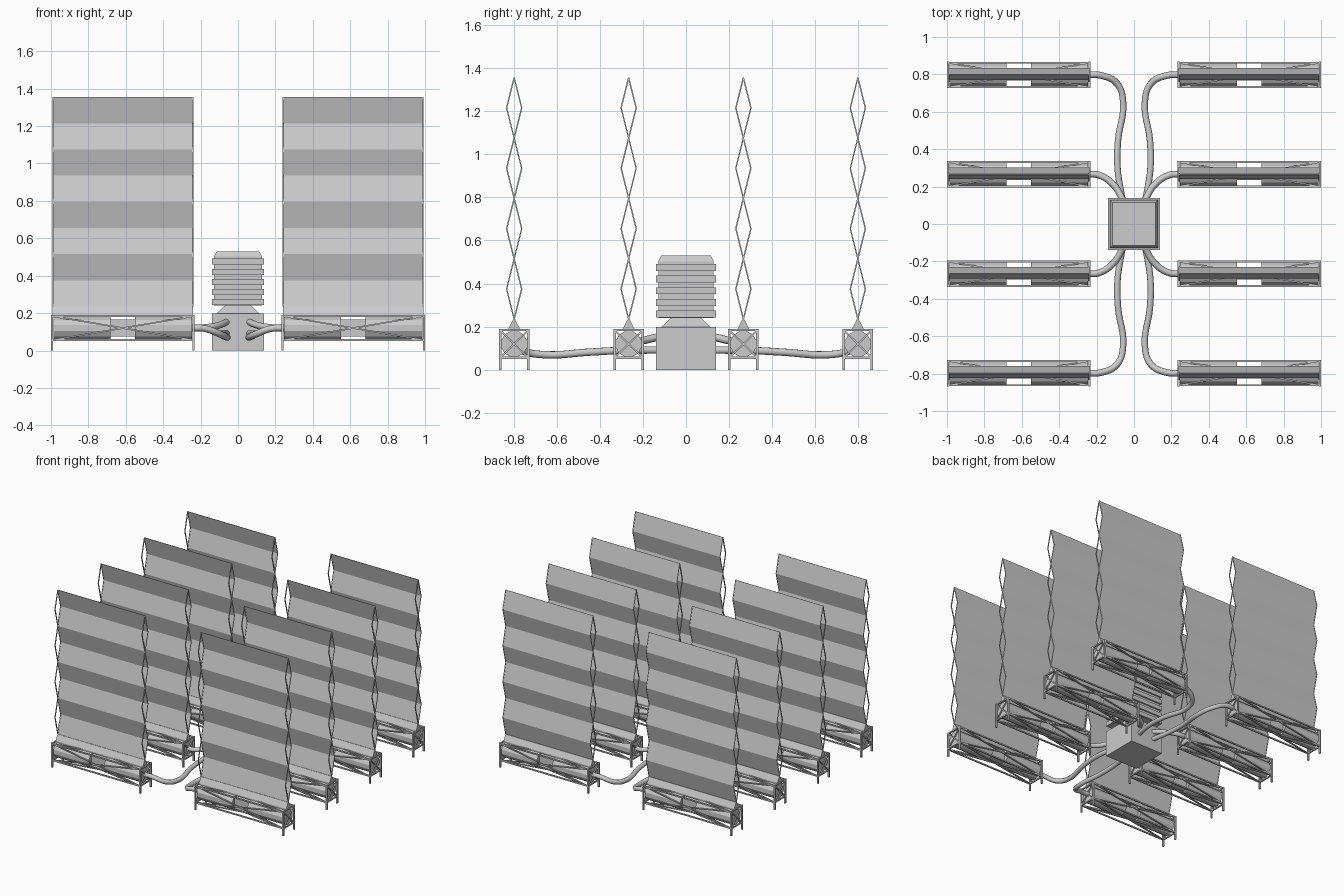
import bpy, bmesh, math
from mathutils import Vector

if "Cube" in bpy.data.objects:
    bpy.data.objects.remove(bpy.data.objects["Cube"], do_unlink=True)

grey = bpy.data.materials.new("light grey")
grey.use_nodes = True
grey.diffuse_color = (0.6, 0.6, 0.6, 1)
grey.node_tree.nodes["Principled BSDF"].inputs["Base Color"].default_value = (0.6, 0.6, 0.6, 1)


def finish(name, bm):
    bmesh.ops.recalc_face_normals(bm, faces=bm.faces)
    mesh = bpy.data.meshes.new(name)
    bm.to_mesh(mesh)
    bm.free()
    mesh.materials.append(grey)
    obj = bpy.data.objects.new(name, mesh)
    bpy.context.collection.objects.link(obj)
    return obj


def bar(bm, a, b, w):
    """Square bar of width w between two points."""
    a, b = Vector(a), Vector(b)
    d = b - a
    side = d.cross(Vector((1, 0, 0)) if abs(d.x) < 0.5 * d.length else Vector((0, 0, 1))).normalized()
    up = side.cross(d).normalized()
    rings = [[bm.verts.new(p + (side * i + up * j) * w / 2)
              for i, j in ((-1, -1), (1, -1), (1, 1), (-1, 1))] for p in (a, b)]
    for r in rings:
        bm.faces.new(r)
    for i in range(4):
        j = (i + 1) % 4
        bm.faces.new((rings[0][i], rings[0][j], rings[1][j], rings[1][i]))


def frustum(bm, z0, r0, z1, r1):
    """Square block, tapered from half width r0 to r1."""
    rings = [[bm.verts.new((i * r, j * r, z)) for i, j in ((-1, -1), (1, -1), (1, 1), (-1, 1))]
             for z, r in ((z0, r0), (z1, r1))]
    for r in rings:
        bm.faces.new(r)
    for i in range(4):
        j = (i + 1) % 4
        bm.faces.new((rings[0][i], rings[0][j], rings[1][j], rings[1][i]))


def prism(bm, profile, x0, x1):
    """Extrude a y, z outline along x."""
    ends = [[bm.verts.new((x, y, z)) for y, z in profile] for x in (x0, x1)]
    for e in ends:
        bm.faces.new(e)
    for i in range(len(profile)):
        j = (i + 1) % len(profile)
        bm.faces.new((ends[0][i], ends[0][j], ends[1][j], ends[1][i]))


# Dimensions of one collector unit, centred on its own origin
HX, HY, Z0, Z1, T = 0.384, 0.071, 0.05, 0.19, 0.012
MID = (Z0 + Z1) / 2
LOW, STEP, SWING = 0.235, 0.14, 0.035
fx, fy, fb, ft = HX - T / 2, HY - T / 2, Z0 + T / 2, Z1 - T / 2

# Base frame: legs, rails and crossed braces on every side
bm = bmesh.new()
for s in (-1, 1):
    for t in (-1, 1):
        bar(bm, (s * fx, t * fy, 0), (s * fx, t * fy, Z1), T)
    for z in (fb, ft):
        bar(bm, (-fx, s * fy, z), (fx, s * fy, z), T * 0.8)
        bar(bm, (s * fx, -fy, z), (s * fx, fy, z), T * 0.8)
        bar(bm, (-fx, -s * fy, z), (fx, s * fy, z), 0.008)
    for t in (-1, 1):
        bar(bm, (-fx, t * fy, MID - s * (ft - MID)), (fx, t * fy, MID + s * (ft - MID)), 0.008)
        bar(bm, (t * fx, -fy, MID - s * (ft - MID)), (t * fx, fy, MID + s * (ft - MID)), 0.008)
frame = finish("base_frame", bm)

# Two drums with a motor block between them
bm = bmesh.new()
circle = [(0.062 * math.cos(math.tau * (i + 0.5) / 12), MID + 0.062 * math.sin(math.tau * (i + 0.5) / 12))
          for i in range(12)]
for s in (-1, 1):
    prism(bm, circle, s * 0.065, s * 0.37)
prism(bm, [(-0.03, 0.075), (0.03, 0.075), (0.03, 0.165), (-0.03, 0.165)], -0.066, 0.066)
drums = finish("drums", bm)

# Ridge clamp that holds the sheet
bm = bmesh.new()
prism(bm, [(-0.026, 0.18), (0.026, 0.18), (0.026, 0.192), (0.004, LOW), (-0.004, LOW), (-0.026, 0.192)],
      -0.375, 0.375)
clamp = finish("sheet_clamp", bm)

# Folding edge struts, a chain of diamonds at each end
bm = bmesh.new()
for x in (-0.374, 0.374):
    for s in (-1, 1):
        for k in range(8):
            bar(bm, (x, s * SWING * (k % 2), LOW + k * STEP),
                (x, s * SWING * ((k + 1) % 2), LOW + (k + 1) * STEP), 0.006)
struts = finish("folding_struts", bm)

# Pleated sheet along the rear side of the diamonds
bm = bmesh.new()
rows = [[bm.verts.new((x, SWING * (k % 2), LOW + k * STEP)) for x in (-0.372, 0.372)] for k in range(9)]
for a, b in zip(rows, rows[1:]):
    bm.faces.new((a[0], a[1], b[1], b[0]))
sheet = finish("pleated_sheet", bm)
solid = sheet.modifiers.new("thickness", "SOLIDIFY")
solid.thickness = 0.003
solid.offset = 0

# Eight units in two columns of four
parts = (frame, drums, clamp, struts, sheet)
spots = [(s * 0.616, y) for s in (-1, 1) for y in (-0.797, -0.266, 0.266, 0.797)]
for n, (x, y) in enumerate(spots):
    for part in parts:
        obj = part if n == 0 else part.copy()
        if n:
            bpy.context.collection.objects.link(obj)
        obj.location = (x, y, 0)

# Central pump: block, neck, ribbed tower and bevelled cap
bm = bmesh.new()
frustum(bm, 0, 0.14, 0.198, 0.14)
frustum(bm, 0.198, 0.115, 0.24, 0.07)
finish("pump_block", bm)
bm = bmesh.new()
frustum(bm, 0.24, 0.128, 0.503, 0.128)
frustum(bm, 0.503, 0.128, 0.53, 0.115)
for k in range(5):
    frustum(bm, 0.243 + k * 0.054, 0.14, 0.275 + k * 0.054, 0.14)
finish("ribbed_tower", bm)


# Hoses from the block to each unit
def hose(name, points, sx, sy):
    curve = bpy.data.curves.new(name, "CURVE")
    curve.dimensions = "3D"
    curve.bevel_depth = 0.018
    curve.bevel_resolution = 2
    curve.resolution_u = 6
    spline = curve.splines.new("BEZIER")
    spline.bezier_points.add(len(points) - 1)
    for p, (x, y, z) in zip(spline.bezier_points, points):
        p.co = (x * sx, y * sy, z)
        p.handle_left_type = p.handle_right_type = "AUTO"
    curve.materials.append(grey)
    bpy.context.collection.objects.link(bpy.data.objects.new(name, curve))


outer = [(0.25, 0.797, 0.12), (0.18, 0.795, 0.118), (0.09, 0.75, 0.085), (0.058, 0.65, 0.07),
         (0.085, 0.45, 0.082), (0.088, 0.3, 0.09), (0.06, 0.12, 0.092)]
inner = [(0.25, 0.266, 0.12), (0.19, 0.262, 0.122), (0.11, 0.21, 0.133), (0.055, 0.12, 0.155)]
for sx in (-1, 1):
    for sy in (-1, 1):
        hose("outer_hose", outer, sx, sy)
        hose("inner_hose", inner, sx, sy)
